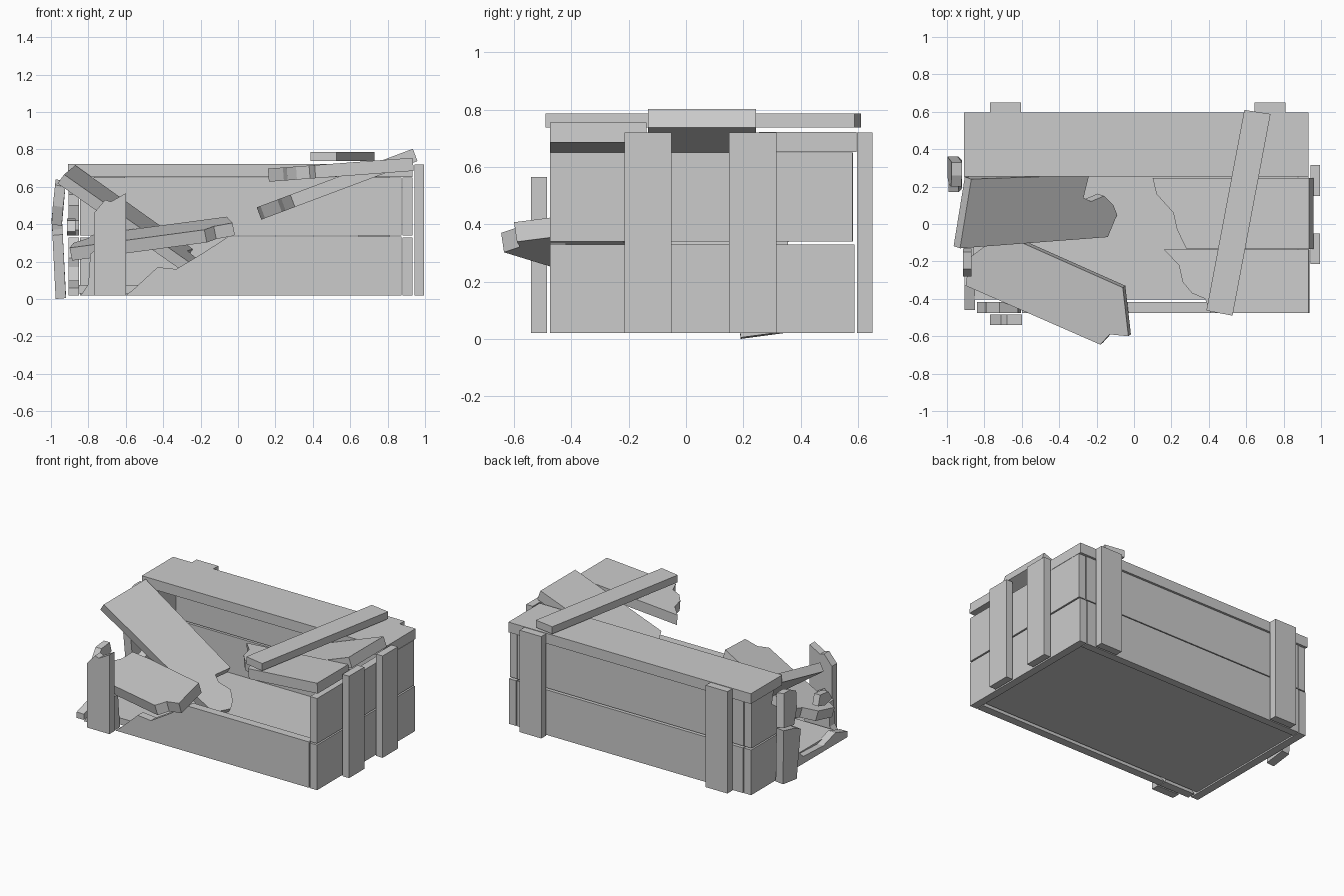
import bpy, bmesh
from mathutils import Vector


def prism(name, base, offset):
    """Solid plank from a planar outline swept along an offset vector."""
    bm = bmesh.new()
    off = Vector(offset)
    low = [bm.verts.new(Vector(p)) for p in base]
    high = [bm.verts.new(Vector(p) + off) for p in base]
    bm.faces.new(low)
    bm.faces.new(high)
    n = len(low)
    for i in range(n):
        j = (i + 1) % n
        bm.faces.new((low[i], low[j], high[j], high[i]))
    bmesh.ops.recalc_face_normals(bm, faces=bm.faces)
    me = bpy.data.meshes.new(name)
    bm.to_mesh(me)
    bm.free()
    ob = bpy.data.objects.new(name, me)
    bpy.context.collection.objects.link(ob)
    return ob


def box(name, x0, x1, y0, y1, z0, z1):
    base = [(x0, y0, z0), (x1, y0, z0), (x1, y1, z0), (x0, y1, z0)]
    return prism(name, base, (0, 0, z1 - z0))


def xz_plank(name, pts, y0, y1):
    return prism(name, [(x, y0, z) for x, z in pts], (0, y1 - y0, 0))


def yz_plank(name, pts, x0, x1):
    return prism(name, [(x0, y, z) for y, z in pts], (x1 - x0, 0, 0))


def tilted_plank(name, pts, origin, sx, sy, t=0.07):
    """Top outline in plan, lying on a sloped plane, thickened downward."""
    ox, oy, oz = origin
    top = [(x, y, oz + sx * (x - ox) + sy * (y - oy)) for x, y in pts]
    return prism(name, top, Vector((sx, sy, -1)).normalized() * t)


# Floor
box("floor", -0.86, 0.875, -0.403, 0.535, 0.03, 0.075)

# Back and right walls, two planks each
for i, (z0, z1) in enumerate([(0.02, 0.33), (0.34, 0.65)]):
    box(f"back_plank_{i}", -0.845, 0.873, 0.535, 0.588 - 0.006 * i, z0, z1)
    box(f"right_plank_{i}", 0.88, 0.934, -0.475, 0.588 - 0.008 * i, z0, z1)

# Battens on back and right
for i, x in enumerate([-0.77, 0.645]):
    box(f"back_batten_{i}", x, x + 0.165, 0.597, 0.65, 0.02, 0.72)
for i, y in enumerate([-0.215, 0.15]):
    box(f"right_batten_{i}", 0.945, 0.995, y, y + 0.165, 0.02, 0.72)

# Front wall: long splintered plank, left remnant and snapped batten
xz_plank("front_plank", [(0.873, 0.02), (0.873, 0.335), (-0.05, 0.335), (-0.18, 0.25),
                         (-0.33, 0.16), (-0.43, 0.17), (-0.56, 0.05), (-0.6, 0.02)],
         -0.475, -0.418)
xz_plank("front_remnant", [(-0.84, 0.02), (-0.8, 0.08), (-0.79, 0.24), (-0.72, 0.3),
                           (-0.62, 0.24), (-0.605, 0.02)], -0.475, -0.418)
xz_plank("front_batten", [(-0.77, 0.02), (-0.77, 0.46), (-0.71, 0.53), (-0.68, 0.52),
                          (-0.6, 0.565), (-0.6, 0.02)], -0.54, -0.485)

# Left wall remnants
yz_plank("left_lower_plank", [(0.585, 0.02), (0.585, 0.33), (0.3, 0.33), (0.26, 0.22),
                              (0.12, 0.17), (0.02, 0.07), (-0.2, 0.06), (-0.33, 0.1),
                              (-0.46, 0.06), (-0.46, 0.02)], -0.905, -0.85)
yz_plank("left_upper_plank", [(0.58, 0.34), (0.58, 0.65), (0.34, 0.65), (0.36, 0.56),
                              (0.27, 0.5), (0.29, 0.42), (0.2, 0.37), (0.22, 0.34)],
         -0.905, -0.85)

# Left batten, snapped and bent outward in the middle
lower = [(-0.975, 0.34, 0.02), (-0.975, 0.19, 0.0), (-0.992, 0.17, 0.34),
         (-0.993, 0.23, 0.37), (-0.995, 0.36, 0.4)]
upper = [(-0.997, 0.36, 0.42), (-0.997, 0.25, 0.4), (-0.99, 0.21, 0.5),
         (-0.978, 0.2, 0.61), (-0.975, 0.26, 0.64), (-0.975, 0.33, 0.64)]
prism("left_batten_lower", lower, (0.055, 0, 0.005))
prism("left_batten_upper", upper, (0.055, 0, -0.01))
yz_plank("left_splinter", [(-0.28, 0.36), (-0.2, 0.34), (-0.13, 0.36), (-0.15, 0.43),
                           (-0.24, 0.42)], -0.915, -0.87)

# Intact lid plank at the back
box("lid_back_plank", -0.91, 0.934, 0.255, 0.595, 0.652, 0.722)

# Lid planks broken off at the right
tilted_plank("lid_middle_plank", [(0.935, -0.133), (0.935, 0.245), (0.1, 0.245),
                                  (0.12, 0.16), (0.21, 0.06), (0.23, -0.03),
                                  (0.28, -0.133)], (0.935, 0, 0.803), 0.375, 0)
tilted_plank("lid_front_plank", [(0.934, -0.475), (0.934, -0.137), (0.16, -0.137),
                                 (0.24, -0.22), (0.26, -0.31), (0.31, -0.37),
                                 (0.38, -0.4), (0.41, -0.475)], (0.934, 0, 0.755), 0.075, 0)

# Loose batten lying across the lid
prism("loose_batten", [(0.59, 0.61, 0.737), (0.73, 0.588, 0.737),
                       (0.527, -0.49, 0.737), (0.387, -0.463, 0.737)], (0, 0, 0.05))

# Plank fallen into the crate
tilted_plank("fallen_inner_plank", [(-0.87, 0.24), (-0.24, 0.262), (-0.27, 0.14),
                                    (-0.23, 0.12), (-0.16, 0.15), (-0.11, 0.1),
                                    (-0.09, 0.05), (-0.14, -0.07), (-0.93, -0.13)],
             (-0.87, 0.24, 0.715), -0.72, 0.25, 0.06)

# Plank fallen over the front wall
tilted_plank("fallen_front_plank", [(-0.9, -0.33), (-0.18, -0.645), (-0.13, -0.59),
                                    (-0.03, -0.6), (-0.06, -0.34), (-0.6, -0.1),
                                    (-0.78, -0.03), (-0.8, -0.12), (-0.88, -0.18)],
             (-0.06, -0.34, 0.44), 0.2, 0.15)
